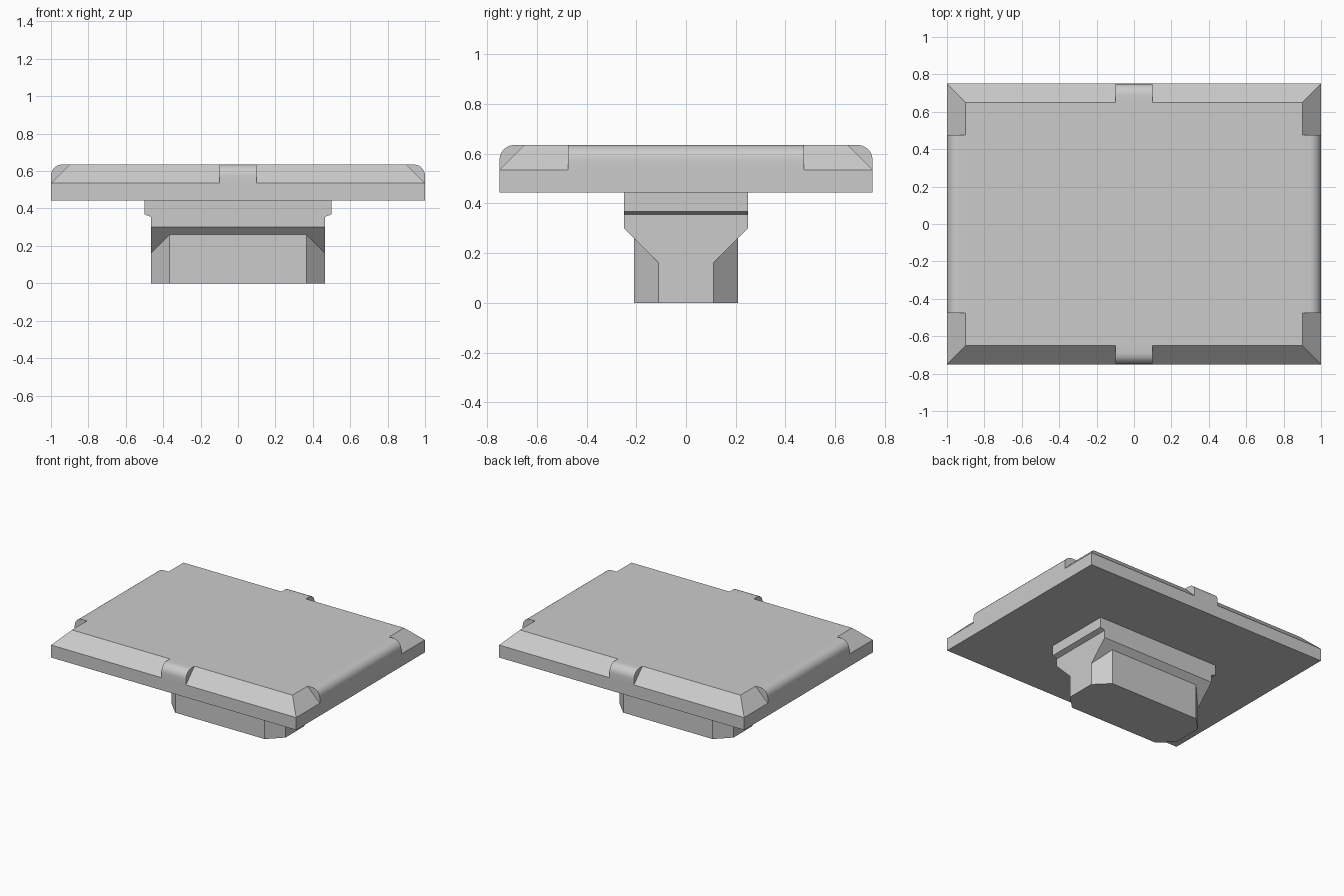
import bpy, bmesh

if "Cube" in bpy.data.objects:
    bpy.data.objects.remove(bpy.data.objects["Cube"])

TOP, UNDER = 0.635, 0.443      # plate top and underside heights
HX, HY = 1.0, 0.75             # plate half sizes
CH = 0.10                      # corner chamfer size


def finish(bm, name):
    bmesh.ops.recalc_face_normals(bm, faces=bm.faces)
    mesh = bpy.data.meshes.new(name)
    bm.to_mesh(mesh)
    bm.free()
    ob = bpy.data.objects.new(name, mesh)
    bpy.context.collection.objects.link(ob)
    return ob


def activate(ob):
    bpy.ops.object.select_all(action='DESELECT')
    ob.select_set(True)
    bpy.context.view_layer.objects.active = ob


def chamfer_cutter(name, edge, start, end, place):
    """Four triangular prisms, mirrored about both axes."""
    bm = bmesh.new()
    tri = [(edge + .05, TOP - CH - .05), (edge - CH - .05, TOP + .05), (edge + .05, TOP + .05)]
    for su in (-1, 1):
        for sv in (-1, 1):
            a, b = [[bm.verts.new(place(su * u, sv * v, z)) for u, z in tri] for v in (start, end)]
            bm.faces.new(a)
            bm.faces.new(b)
            for i in range(3):
                j = (i + 1) % 3
                bm.faces.new((a[i], a[j], b[j], b[i]))
    ob = finish(bm, name)
    ob.hide_render = True
    return ob


# Plate: box with rounded top rim
bm = bmesh.new()
bmesh.ops.create_cube(bm, size=2)
for v in bm.verts:
    v.co = (v.co.x * HX, v.co.y * HY, TOP if v.co.z > 0 else UNDER)
rim = [e for e in bm.edges if all(v.co.z > TOP - .01 for v in e.verts)]
bmesh.ops.bevel(bm, geom=rim, offset=.06, segments=6, profile=.5, affect='EDGES')
plate = finish(bm, "top_plate")

# Chamfers around the corners, leaving the rounded tabs in the middle of each side
cutters = [
    chamfer_cutter("long_side_cutter", HY, .10, HX + .1, lambda u, v, z: (v, u, z)),
    chamfer_cutter("short_side_cutter", HX, .475, HY + .1, lambda u, v, z: (u, v, z)),
]
activate(plate)
for c in cutters:
    m = plate.modifiers.new("chamfer", 'BOOLEAN')
    m.operation, m.solver, m.object = 'DIFFERENCE', 'EXACT', c
    bpy.ops.object.modifier_apply(modifier=m.name)
for c in cutters:
    bpy.data.objects.remove(c)
activate(plate)
bpy.ops.object.shade_smooth_by_angle(angle=0.55)

# Stem: octagonal foot flaring at 45 degrees into a rectangular neck with end ledges
bm = bmesh.new()


def ring(points):
    return [bm.verts.new(p) for p in points]


def bridge(a, b):
    n = len(a)
    for i in range(n):
        j = (i + 1) % n
        bm.faces.new((a[i], a[j], b[j], b[i]))


def rect(x, y, z):
    return ring([(-x, -y, z), (x, -y, z), (x, y, z), (-x, y, z)])


ox, oy, cut = .465, .21, .10
octagon = [(-ox + cut, -oy), (ox - cut, -oy), (ox, -oy + cut), (ox, oy - cut),
           (ox - cut, oy), (-ox + cut, oy), (-ox, oy - cut), (-ox, -oy + cut)]
foot = ring([(x, y, 0) for x, y in octagon])
flare = ring([(x, y, abs(y) + .05) for x, y in octagon])
bm.faces.new(foot)
for i in (0, 1, 3, 4, 5, 7):
    j = (i + 1) % 8
    bm.faces.new((foot[i], foot[j], flare[j], flare[i]))
neck = [rect(x, .25, z) for x, z in ((ox, .30), (ox, .355), (.5, .368), (.5, UNDER))]
r = neck[0]
bm.faces.new((r[0], r[1], flare[2], flare[1], flare[0], flare[7]))      # front slope
bm.faces.new((r[2], r[3], flare[6], flare[5], flare[4], flare[3]))      # back slope
bm.faces.new((r[1], r[2], flare[3], foot[3], foot[2], flare[2]))        # right end
bm.faces.new((r[3], r[0], flare[7], foot[7], foot[6], flare[6]))        # left end
for a, b in zip(neck, neck[1:]):
    bridge(a, b)
bm.faces.new(neck[-1])
# merge the doubled end walls by removing the duplicates
for f in [f for f in bm.faces if len(f.verts) == 4
          and {foot[2], foot[3], flare[2], flare[3]} == set(f.verts)]:
    bm.faces.remove(f)
finish(bm, "stem")
